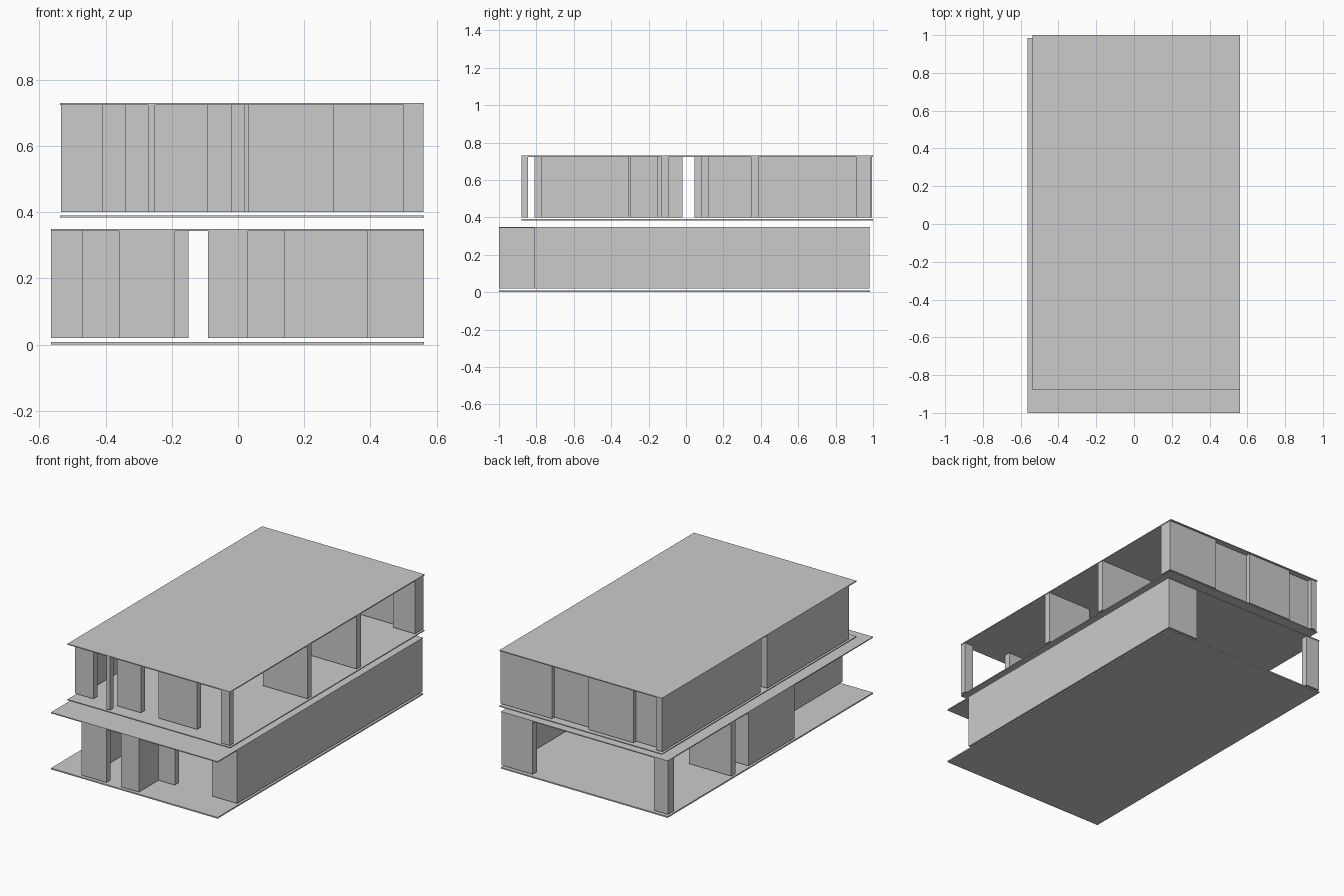
import bpy
import bmesh

T = 0.04  # wall thickness


def box(name, x0, x1, y0, y1, z0, z1):
    bm = bmesh.new()
    bmesh.ops.create_cube(bm, size=1)
    for v in bm.verts:
        v.co.x = x0 if v.co.x < 0 else x1
        v.co.y = y0 if v.co.y < 0 else y1
        v.co.z = z0 if v.co.z < 0 else z1
    me = bpy.data.meshes.new(name)
    bm.to_mesh(me)
    bm.free()
    ob = bpy.data.objects.new(name, me)
    bpy.context.collection.objects.link(ob)
    return ob


def walls(prefix, z0, z1, items):
    for name, x0, x1, y0, y1 in items:
        box(prefix + "_" + name, x0, x1, y0, y1, z0, z1)


# Horizontal plates
box("ground_floor_slab", -0.565, 0.562, -1, 0.985, 0, 0.008)
box("ground_ceiling_slab", -0.565, 0.562, -1, 0.985, 0.343, 0.349)
box("upper_floor_slab", -0.537, 0.562, -0.88, 1, 0.384, 0.390)
box("roof_slab", -0.537, 0.562, -0.88, 1, 0.724, 0.730)

# Ground storey walls
walls("ground", 0.02, 0.344, [
    ("right_wall", 0.562 - T, 0.562, -0.81, 0.982),
    ("front_right_wall", 0.39, 0.562 - T, -0.81, -0.81 + T),
    ("front_window_wall", 0.03, 0.14, -0.81, -0.81 + T),
    ("front_porch_wall", -0.09, 0.03, -1, -1 + T),
    ("porch_return", 0.03 - T, 0.03, -1 + T, -0.81 + T),
    ("front_left_wall", -0.36, -0.19, -1, -1 + T),
    ("left_inset_wall", -0.36, -0.36 + T, -1 + T, -0.2),
    ("left_side_wall", -0.565, -0.565 + T, -0.2, 0.2),
    ("left_cross_wall", -0.565, -0.47, -0.2 - T, -0.2),
    ("middle_cross_wall", -0.565, -0.28, 0.165, 0.205),
    ("rear_left_cross_wall", -0.565, -0.28, 0.33, 0.37),
    ("rear_right_cross_wall", 0.03, 0.562 - T, 0.16, 0.20),
    ("hall_wall", -0.19, -0.15, -0.35, 0.2),
    ("back_right_wall", 0.35, 0.562 - T, 0.942, 0.982),
    ("back_left_wall", -0.565, -0.47, 0.942, 0.982),
    ("back_left_return", -0.565, -0.565 + T, 0.925, 0.942),
])

# Upper storey walls
walls("upper", 0.40, 0.725, [
    ("left_rear_wall", -0.535, -0.535 + T, 0.045, 0.995),
    ("left_front_wall", -0.535, -0.535 + T, -0.81, -0.02),
    ("front_left_wall", -0.535, -0.41, -0.81, -0.81 + T),
    ("front_middle_wall", -0.25, -0.09, -0.81, -0.81 + T),
    ("front_right_wall", 0.03, 0.29, -0.81, -0.81 + T),
    ("balcony_post", -0.272, -0.25, -0.88, -0.845),
    ("balcony_corner_post", 0.5, 0.56, -0.88, -0.845),
    ("right_cross_wall", 0.26, 0.56, -0.13, -0.09),
    ("rear_cross_wall", 0.2, 0.56, 0.347, 0.387),
    ("left_cross_wall", -0.535, -0.34, -0.31, -0.29),
    ("stair_wall", -0.02, 0.02, -0.3, -0.15),
    ("left_rear_cross_wall", -0.535, -0.2, 0.08, 0.12),
])

# Upper back wall: thin inset panels between projecting panels
walls("upper_back", 0.40, 0.725, [
    ("inset_panel", -0.535 + T, 0.5, 0.945, 0.965),
    ("right_panel", 0.214, 0.5, 0.965, 0.99),
    ("left_panel", -0.338, -0.035, 0.965, 0.99),
    ("corner_pier", 0.41, 0.56, 0.91, 0.945),
    ("corner_return", 0.5, 0.56, 0.945, 0.99),
])
